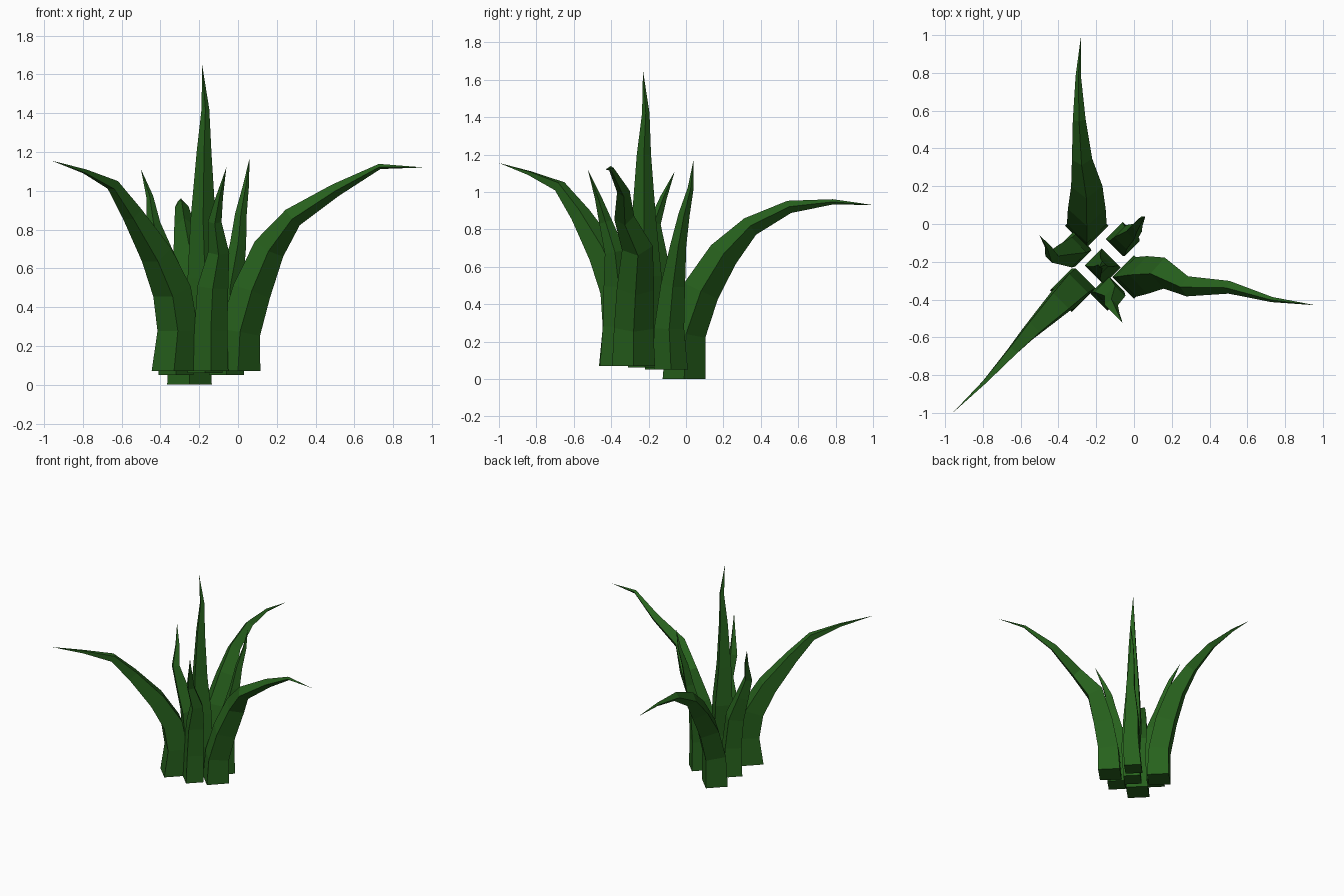
import bpy, bmesh, math
from mathutils import Vector

mat = bpy.data.materials.new("leaf_green")
mat.diffuse_color = (0.02, 0.12, 0.012, 1)


def leaf(name, path, radii):
    """Four-sided tapering blade swept along a path, ending in a point."""
    pts = [Vector(p) for p in path]
    bm = bmesh.new()
    rings = []
    for i, p in enumerate(pts[:-1]):
        t = Vector((0, 0, 1)) if i == 0 else (pts[i + 1] - pts[i - 1]).normalized()
        q = Vector((0, 0, 1)).rotation_difference(t)
        rings.append([bm.verts.new(p + q @ Vector((radii[i] * math.cos(a * math.pi / 2),
                                                   radii[i] * math.sin(a * math.pi / 2), 0)))
                      for a in range(4)])
    tip = bm.verts.new(pts[-1])
    bm.faces.new(rings[0][::-1])
    for lo, hi in zip(rings, rings[1:]):
        for a in range(4):
            b = (a + 1) % 4
            bm.faces.new((lo[a], lo[b], hi[b], hi[a]))
    for a in range(4):
        bm.faces.new((rings[-1][a], rings[-1][(a + 1) % 4], tip))
    bmesh.ops.recalc_face_normals(bm, faces=bm.faces)
    me = bpy.data.meshes.new(name)
    bm.to_mesh(me)
    bm.free()
    me.materials.append(mat)
    bpy.context.collection.objects.link(bpy.data.objects.new(name, me))


big = [.115, .105, .1, .083, .054, .034, .014]
small = [.09, .085, .08, .055, .035, .018]

# Large arching outer leaves
leaf("back_leaf", [(-.25, -.01, 0), (-.25, 0, .24), (-.25, .08, .47), (-.25, .2, .665),
                   (-.275, .343, .815), (-.29, .552, .92), (-.295, .785, .947), (-.28, 1, .93)], big)
leaf("right_leaf", [(0, -.28, .07), (.01, -.28, .27), (.07, -.27, .48), (.16, -.26, .7),
                    (.282, -.33, .862), (.503, -.335, 1.003), (.73, -.4, 1.125), (.96, -.43, 1.12)], big)
leaf("front_left_leaf", [(-.33, -.35, .07), (-.31, -.34, .28), (-.34, -.36, .48), (-.42, -.44, .67),
                         (-.545, -.565, .88), (-.645, -.675, 1.03), (-.79, -.835, 1.1), (-.96, -1, 1.155)], big)

# Tall central leaf
leaf("centre_leaf", [(-.17, -.22, .06), (-.16, -.23, .3), (-.17, -.22, .55), (-.18, -.225, .85),
                     (-.175, -.225, 1.2), (-.168, -.215, 1.42), (-.185, -.23, 1.65)],
     [.09, .09, .09, .065, .038, .02])

# Short inner leaves
leaf("left_small_leaf", [(-.32, -.13, .05), (-.31, -.14, .27), (-.33, -.15, .5), (-.39, -.16, .68),
                         (-.435, -.17, .83), (-.455, -.12, .97), (-.5, -.06, 1.11)], small)
leaf("front_small_leaf", [(-.14, -.37, .07), (-.14, -.36, .28), (-.13, -.36, .5), (-.1, -.38, .68),
                          (-.12, -.43, .84), (-.095, -.47, .97), (-.06, -.525, 1.12)], small)
leaf("back_right_small_leaf", [(-.06, -.08, .05), (-.05, -.09, .27), (-.04, -.07, .5), (0, -.04, .72),
                               (.015, -.01, .88), (.04, .025, 1.02), (.06, .04, 1.17)],
     [.09, .08, .065, .042, .03, .016])
